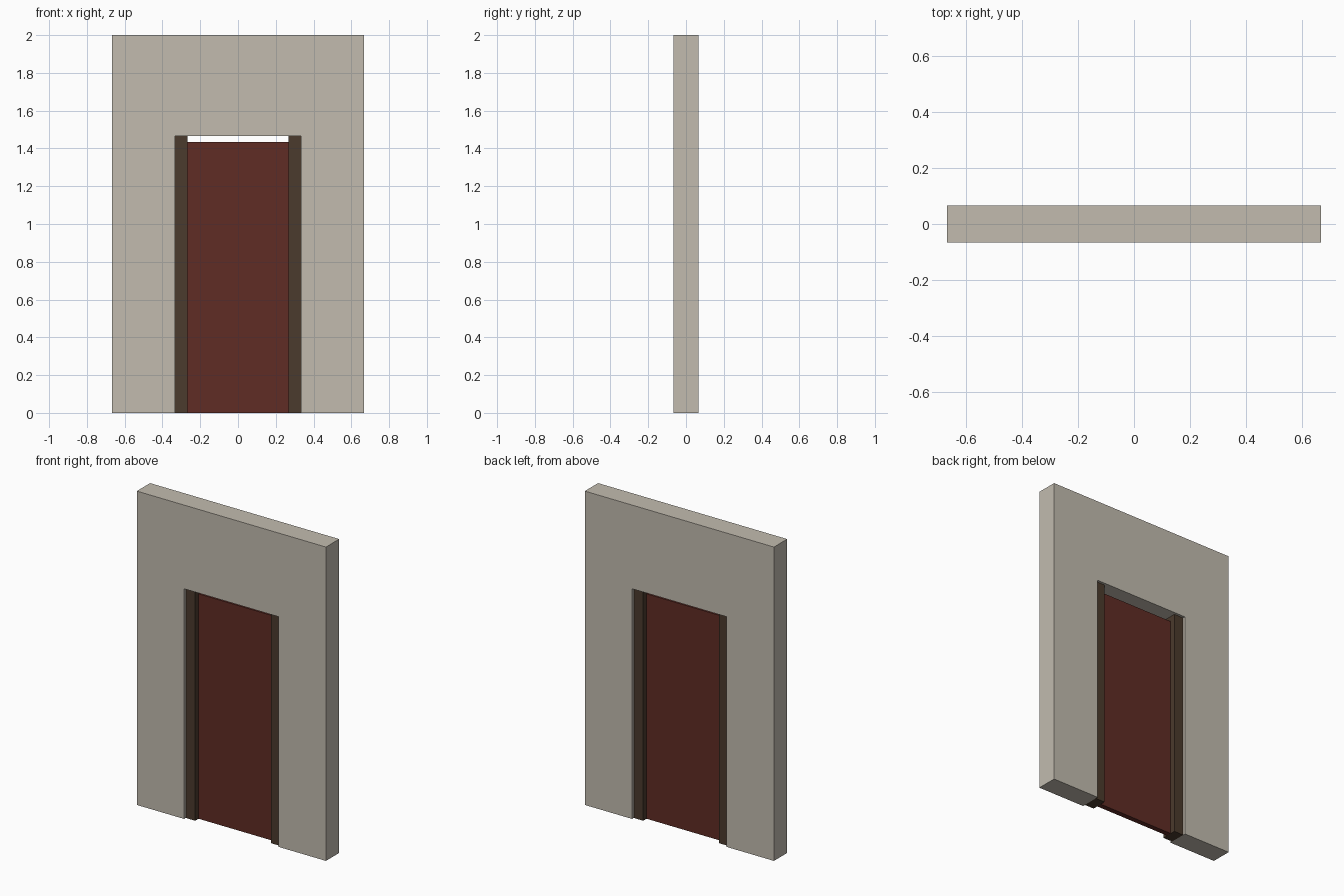
import bpy
import bmesh

if "Cube" in bpy.data.objects:
    bpy.data.objects.remove(bpy.data.objects["Cube"])


def material(name, color):
    mat = bpy.data.materials.new(name)
    mat.diffuse_color = (*color, 1.0)
    mat.use_nodes = True
    mat.node_tree.nodes["Principled BSDF"].inputs["Base Color"].default_value = mat.diffuse_color
    return mat


plaster = material("warm grey plaster", (0.54, 0.50, 0.43))
dark_wood = material("dark brown wood", (0.070, 0.043, 0.026))
red_wood = material("red brown wood", (0.115, 0.025, 0.018))


def extruded_panel(name, outline, depth, mat):
    """Extrude an x-z outline along y, centred on y = 0."""
    bm = bmesh.new()
    face = bm.faces.new([bm.verts.new((x, -depth / 2, z)) for x, z in outline])
    out = bmesh.ops.extrude_face_region(bm, geom=[face])
    verts = [v for v in out["geom"] if isinstance(v, bmesh.types.BMVert)]
    bmesh.ops.translate(bm, verts=verts, vec=(0, depth, 0))
    bmesh.ops.recalc_face_normals(bm, faces=bm.faces)
    mesh = bpy.data.meshes.new(name)
    bm.to_mesh(mesh)
    bm.free()
    mesh.materials.append(mat)
    obj = bpy.data.objects.new(name, mesh)
    bpy.context.collection.objects.link(obj)
    return obj


def rectangle(x0, x1, z0, z1):
    return [(x0, z0), (x1, z0), (x1, z1), (x0, z1)]


HALF_WALL, WALL_TOP, WALL_DEPTH = 0.6667, 2.0, 0.1333
HALF_OPENING, OPENING_TOP = 0.3333, 1.4667
HALF_DOOR, DOOR_TOP = 0.2667, 1.4333

# Wall with a doorway open at the floor
extruded_panel("wall", [
    (-HALF_WALL, 0), (-HALF_OPENING, 0),
    (-HALF_OPENING, OPENING_TOP), (HALF_OPENING, OPENING_TOP),
    (HALF_OPENING, 0), (HALF_WALL, 0),
    (HALF_WALL, WALL_TOP), (-HALF_WALL, WALL_TOP)], WALL_DEPTH, plaster)

# Jambs, slightly recessed from both wall faces
for side, sign in (("left", -1), ("right", 1)):
    x0, x1 = sorted((sign * HALF_DOOR, sign * HALF_OPENING))
    extruded_panel(side + "_jamb", rectangle(x0, x1, 0, OPENING_TOP), 0.10, dark_wood)

# Door leaf, leaving a gap below the top of the doorway
extruded_panel("door", rectangle(-HALF_DOOR, HALF_DOOR, 0, DOOR_TOP), 0.0333, red_wood)
